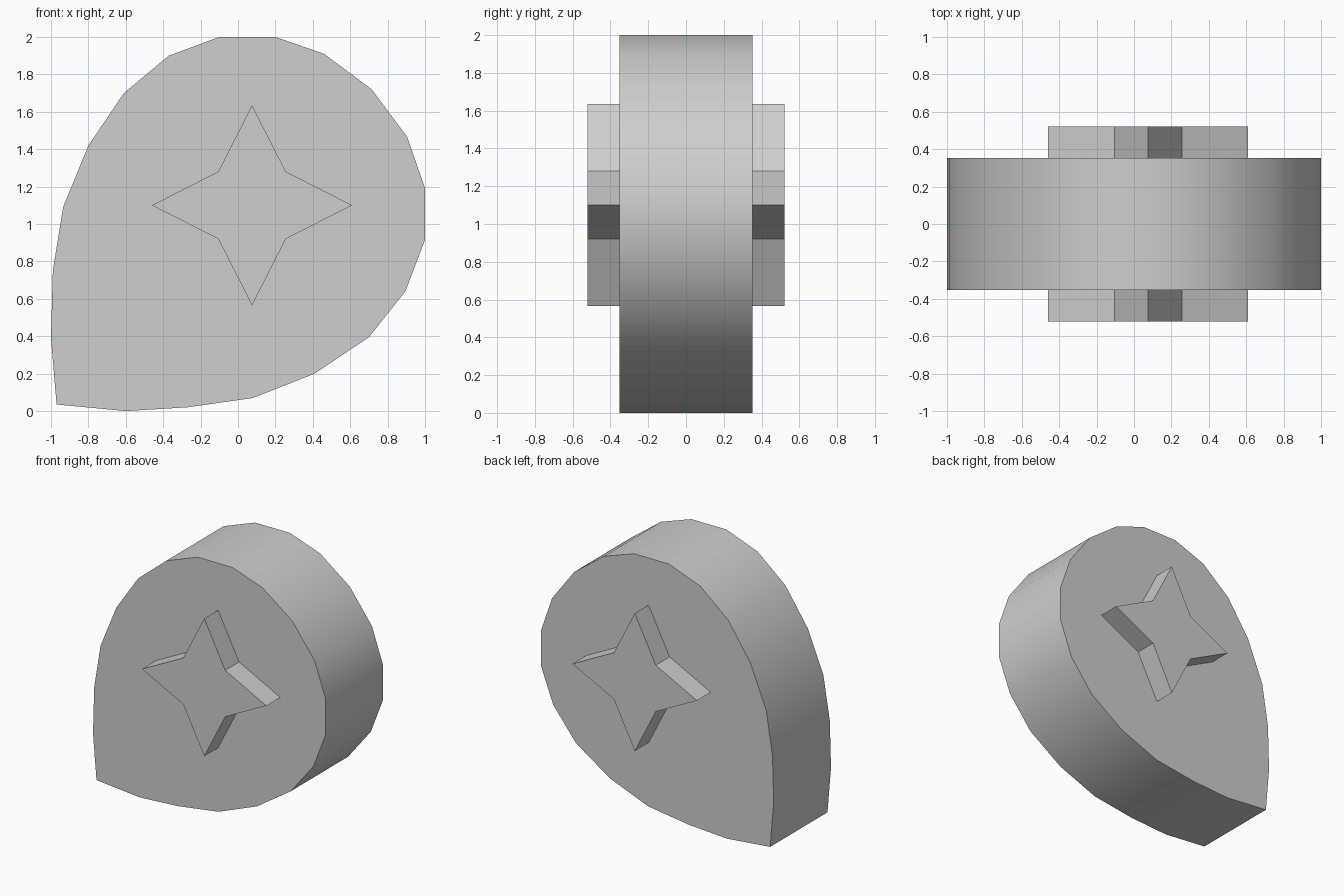
import bpy
import bmesh
from math import cos, sin, pi, radians
from mathutils import Vector

default_cube = bpy.data.objects.get("Cube")
if default_cube:
    bpy.data.objects.remove(default_cube, do_unlink=True)

# Single grey material
grey = bpy.data.materials.new("plain_grey")
grey.use_nodes = True
colour = (0.62, 0.62, 0.62, 1.0)
grey.diffuse_color = colour
grey.node_tree.nodes["Principled BSDF"].inputs["Base Color"].default_value = colour


def extrude_outline(name, outline, y_start, y_end):
    """Make a solid by extruding a front outline of (x, z) points along y."""
    bm = bmesh.new()
    front = bm.faces.new([bm.verts.new((x, y_start, z)) for x, z in outline])
    result = bmesh.ops.extrude_face_region(bm, geom=[front], use_keep_orig=True)
    moved = [item for item in result["geom"] if isinstance(item, bmesh.types.BMVert)]
    bmesh.ops.translate(bm, verts=moved, vec=Vector((0, y_end - y_start, 0)))
    bmesh.ops.recalc_face_normals(bm, faces=bm.faces[:])
    mesh = bpy.data.meshes.new(name)
    bm.to_mesh(mesh)
    bm.free()
    mesh.materials.append(grey)
    part = bpy.data.objects.new(name, mesh)
    bpy.context.scene.collection.objects.link(part)
    bpy.ops.object.select_all(action="DESELECT")
    part.select_set(True)
    bpy.context.view_layer.objects.active = part
    bpy.ops.object.shade_smooth_by_angle(angle=radians(35))
    return part


# Thick teardrop body, starting at its pointed corner
teardrop = [
    (-.97, .035), (-.6, .005), (-.27, .02), (.08, .07), (.41, .2),
    (.7, .395), (.895, .64), (1, .915), (1, 1.19), (.905, 1.465),
    (.715, 1.72), (.46, 1.91), (.2, 2), (-.1, 2), (-.37, 1.9),
    (-.61, 1.7), (-.8, 1.42), (-.935, 1.09), (-.99, .75), (-1, .39),
]
# Lowest point rests on the ground
teardrop[1] = (-.6, 0)
half_depth = 0.352
extrude_outline("teardrop_body", teardrop, -half_depth, half_depth)

# Raised four-pointed star on the front and on the back
star_x, star_z = 0.075, 1.1
tip_radius, notch_radius = 0.535, 0.255
star = []
for step in range(8):
    radius = notch_radius if step % 2 else tip_radius
    angle = step * pi / 4
    star.append((star_x + radius * cos(angle), star_z + radius * sin(angle)))

star_face = 0.522
for name, side in (("front_star", -1), ("back_star", 1)):
    extrude_outline(name, star, side * half_depth, side * star_face)
